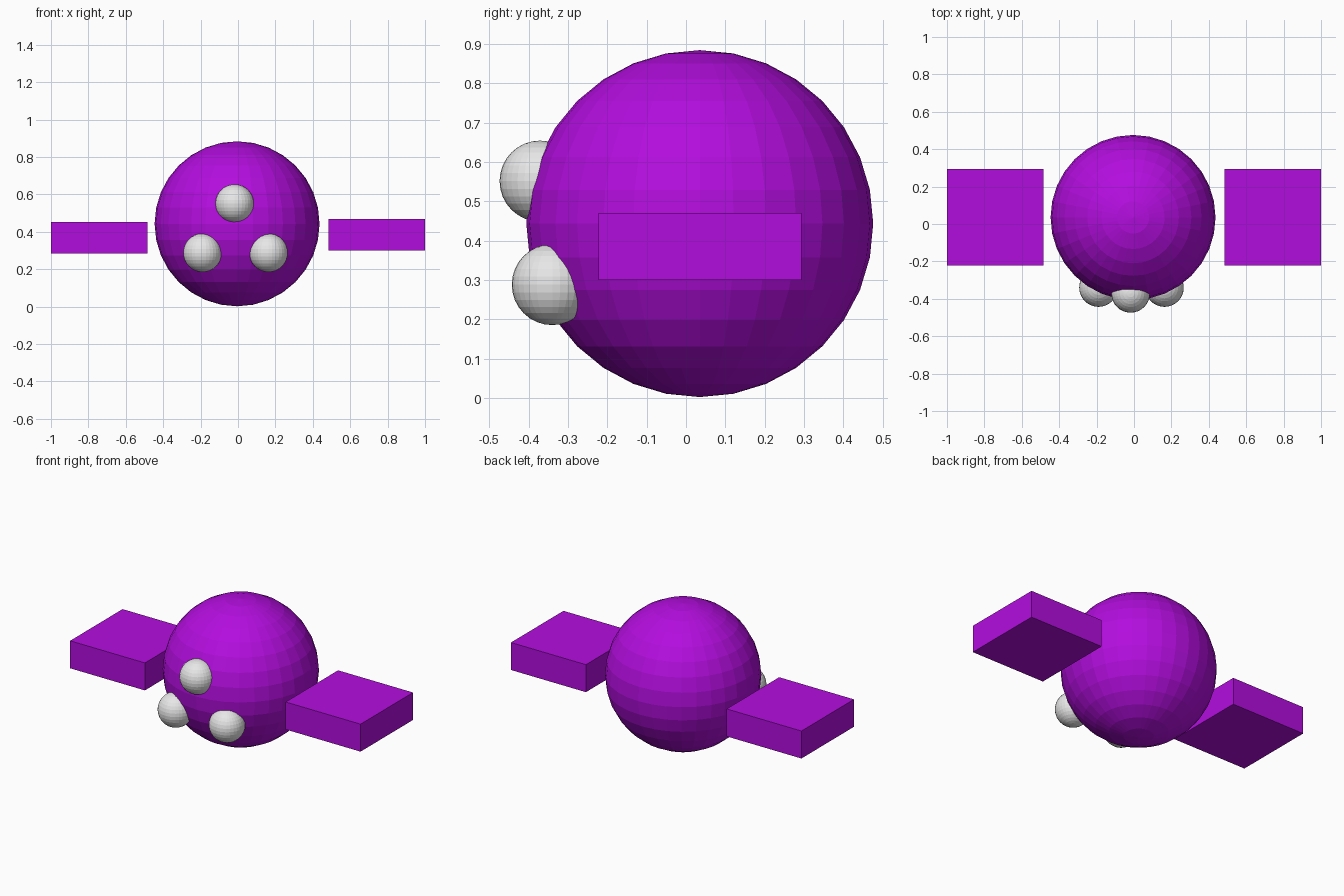
import bpy

if "Cube" in bpy.data.objects:
    bpy.data.objects.remove(bpy.data.objects["Cube"])


def material(name, rgb):
    mat = bpy.data.materials.new(name)
    mat.diffuse_color = (*rgb, 1.0)
    mat.use_nodes = True
    mat.node_tree.nodes["Principled BSDF"].inputs["Base Color"].default_value = mat.diffuse_color
    return mat


purple = material("purple", (0.45, 0.004, 0.73))
white = material("white", (0.8, 0.8, 0.8))


def ball(name, centre, radius, mat):
    bpy.ops.mesh.primitive_uv_sphere_add(segments=32, ring_count=16,
                                         radius=radius, location=centre)
    obj = bpy.context.object
    obj.name = name
    obj.data.materials.append(mat)


def block(name, low, high, mat):
    centre = [(a + b) / 2 for a, b in zip(low, high)]
    bpy.ops.mesh.primitive_cube_add(size=1, location=centre)
    obj = bpy.context.object
    obj.name = name
    obj.scale = [b - a for a, b in zip(low, high)]
    obj.data.materials.append(mat)


# Round body
ball("body", (-0.005, 0.035, 0.443), 0.441, purple)

# Three knobs on the front
for name, centre in (("top_knob", (-0.018, -0.371, 0.551)),
                     ("left_knob", (-0.19, -0.34, 0.288)),
                     ("right_knob", (0.163, -0.34, 0.288))):
    ball(name, centre, 0.103, white)

# Floating side blocks, the right one slightly higher
block("left_block", (-1.0, -0.223, 0.283), (-0.485, 0.293, 0.454), purple)
block("right_block", (0.484, -0.223, 0.299), (1.0, 0.293, 0.47), purple)
